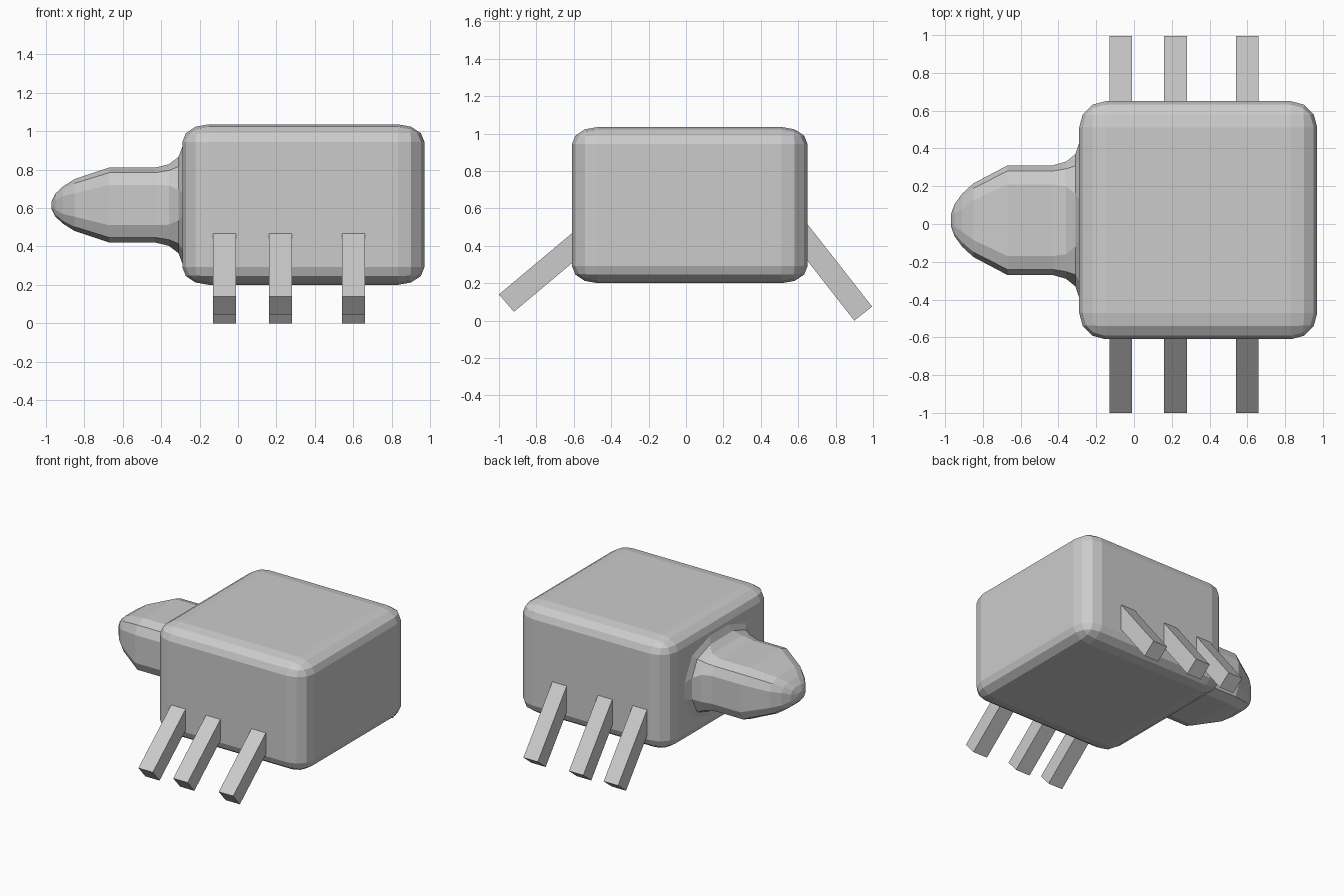
import bpy, bmesh, math
from mathutils import Matrix

if "Cube" in bpy.data.objects:
    bpy.data.objects.remove(bpy.data.objects["Cube"])

def finish(bm, name):
    bmesh.ops.recalc_face_normals(bm, faces=bm.faces)
    me = bpy.data.meshes.new(name)
    bm.to_mesh(me)
    bm.free()
    ob = bpy.data.objects.new(name, me)
    bpy.context.collection.objects.link(ob)
    return ob

# Body: rounded block, bevelled as a unit cube and then stretched
bm = bmesh.new()
bmesh.ops.create_cube(bm, size=1)
bmesh.ops.bevel(bm, geom=bm.edges[:], offset=0.11, segments=3, profile=0.5, affect='EDGES')
bmesh.ops.transform(bm, verts=bm.verts,
                    matrix=Matrix.Translation((0.34, 0.02, 0.6175)) @ Matrix.Diagonal((1.26, 1.26, 0.835, 1)))
finish(bm, "body")

# Head: rounded rectangle sections lofted along x, flaring out into the body
def section(bm, x, hy, hz, ry, rz, seg=2):
    ring = []
    for q, (sy, sz) in enumerate(((1, 1), (-1, 1), (-1, -1), (1, -1))):
        for i in range(seg + 1):
            a = math.pi / 2 * (q + i / seg)
            ring.append(bm.verts.new((x, 0.02 + sy * (hy - ry) + ry * math.cos(a),
                                      0.615 + sz * (hz - rz) + rz * math.sin(a))))
    return ring

# x, half width, half height, corner radius in y and z
sections = [(-0.97, 0.03, 0.02, 0.02, 0.015), (-0.95, 0.085, 0.06, 0.05, 0.035),
            (-0.91, 0.14, 0.097, 0.08, 0.05), (-0.85, 0.195, 0.135, 0.09, 0.075),
            (-0.67, 0.29, 0.195, 0.10, 0.09), (-0.43, 0.29, 0.195, 0.10, 0.09),
            (-0.36, 0.31, 0.212, 0.13, 0.11), (-0.31, 0.35, 0.25, 0.21, 0.17),
            (-0.287, 0.42, 0.31, 0.32, 0.25), (-0.25, 0.42, 0.31, 0.32, 0.25)]
bm = bmesh.new()
rings = [section(bm, *s) for s in sections]
for a, b in zip(rings, rings[1:]):
    for i in range(len(a)):
        j = (i + 1) % len(a)
        bm.faces.new((a[i], a[j], b[j], b[i]))
bm.faces.new(rings[0])
bm.faces.new(rings[-1])
finish(bm, "head")

# Legs: square bars leaning out from each side, steeper on the +y side
def leg(name, x, outline):
    bm = bmesh.new()
    f = bm.faces.new([bm.verts.new((x - 0.06, y, z)) for y, z in outline])
    ext = bmesh.ops.extrude_face_region(bm, geom=[f])["geom"]
    bmesh.ops.translate(bm, vec=(0.12, 0, 0), verts=[v for v in ext if isinstance(v, bmesh.types.BMVert)])
    finish(bm, name)

left = [(0.90, 0.0), (0.995, 0.075), (0.573, 0.613), (0.478, 0.538)]
right = [(-1.0, 0.14), (-0.92, 0.047), (-0.475, 0.42), (-0.555, 0.513)]
for n, x in enumerate((-0.07, 0.22, 0.60), 1):
    leg(f"left_leg_{n}", x, left)
    leg(f"right_leg_{n}", x, right)
